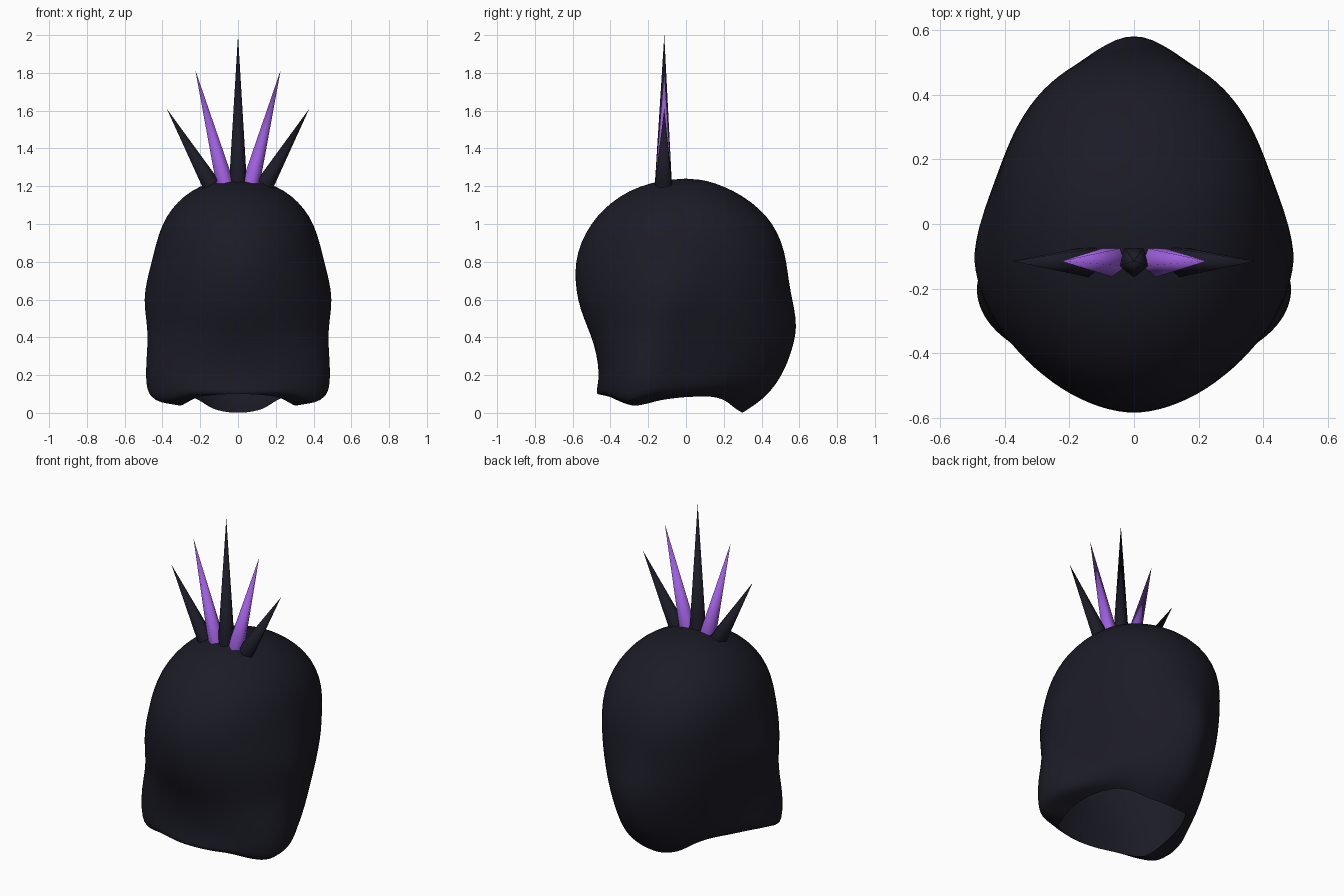
import bpy, bmesh, math
from mathutils import Vector

if "Cube" in bpy.data.objects:
    bpy.data.objects.remove(bpy.data.objects["Cube"])


def material(name, rgb):
    m = bpy.data.materials.new(name)
    m.diffuse_color = (*rgb, 1)
    m.use_nodes = True
    m.node_tree.nodes["Principled BSDF"].inputs["Base Color"].default_value = m.diffuse_color
    return m


DARK = material("dark cloth", (0.0112, 0.011, 0.0195))
PURPLE = material("purple", (0.335, 0.112, 0.72))
SEGS = 48


def outline(w, yf, yb, yc, front_power, back_power, wing=0, ridge=0):
    """Egg-shaped loop: half width, front, back, widest y, roundness of each end,
    how far the sides stand out as wings and the back as a ridge."""
    pts = []
    for i in range(SEGS):
        a = 2 * math.pi * i / SEGS - math.pi / 2
        c, s = math.cos(a), math.sin(a)
        p, end = (front_power, yf) if s < 0 else (back_power, yb)
        x = w * math.copysign(abs(c) ** (2 / p), c)
        y = (end - yc) * abs(s) ** (2 / p)
        if s > 0:
            x *= 1 - wing / w * (1 - math.exp(-(y / .17) ** 2))
            y *= 1 - ridge / (yb - yc) * (1 - math.exp(-(x / .14) ** 2))
        pts.append((x, yc + y))
    return pts


def rim_height(y):
    """Wavy hem height along the depth of the opening."""
    table = [(-0.47, .10), (-0.40, .085), (-0.33, .05), (-0.27, .035), (-0.2, .05),
             (-0.13, .07), (0, .085), (0.15, .088), (0.21, .065), (0.265, .02), (0.30, 0.0)]
    if y <= table[0][0]:
        return table[0][1]
    for (y0, z0), (y1, z1) in zip(table, table[1:]):
        if y <= y1:
            return z0 + (z1 - z0) * (y - y0) / (y1 - y0)
    return 0.0


# Hood: hem loops that curl under, then level loops up to the crown
rim = outline(.33, -.47, .30, -.14, 2.1, 2.0)
hem = [rim_height(y) for _, y in rim]
back = [max(0, min(1, (y - .1) / .2)) for _, y in rim]
loops = [[(x, y, z) for (x, y), z in zip(rim, hem)]]
for w, yf, yb, lift, back_lift, bp, wing in [(.40, -.474, .335, .010, .012, 1.9, .03),
                                             (.455, -.473, .38, .022, .03, 1.8, .05),
                                             (.486, -.467, .45, .055, .055, 1.75, .06)]:
    pts = outline(w, yf, yb, -.19, 2.1, bp, wing)
    loops.append([(x, y, h + lift + b * back_lift)
                  for (x, y), h, b in zip(pts, hem, back)])

# z, half width, front, back, widest y, front and back roundness, wing, ridge
levels = [
    (.21, .491, -.461, .517, -.20, 2.1, 1.75, .06, .02),
    (.31, .485, -.473, .557, -.18, 2.05, 1.85, .055, .03),
    (.41, .479, -.503, .586, -.15, 1.9, 1.95, .045, .045),
    (.50, .489, -.543, .588, -.12, 1.82, 2.0, .045, .045),
    (.60, .502, -.575, .565, -.09, 1.78, 2.05, .05, .025),
    (.70, .486, -.588, .546, -.08, 1.80, 2.15, .04, .01),
    (.80, .459, -.586, .533, -.06, 1.86, 2.2, .02, 0),
    (.90, .434, -.56, .510, -.05, 1.95, 2.2),
    (1.0, .402, -.505, .462, -.03, 2.0, 2.15),
    (1.08, .353, -.437, .392, -.02, 2.0, 2.1),
    (1.15, .285, -.348, .30, -.01, 2.0, 2.0),
    (1.20, .205, -.248, .20, 0, 2.0, 2.0),
    (1.232, .105, -.125, .105, 0, 2.0, 2.0),
]
for z, *shape in levels:
    loops.append([(x, y, z) for x, y in outline(*shape)])

bm = bmesh.new()
rings = [[bm.verts.new(p) for p in loop] for loop in loops]
for lo, hi in zip(rings, rings[1:]):
    for i in range(SEGS):
        j = (i + 1) % SEGS
        bm.faces.new((lo[i], lo[j], hi[j], hi[i]))
crown = bm.verts.new((0, 0, 1.241))
for i in range(SEGS):
    bm.faces.new((rings[-1][i], rings[-1][(i + 1) % SEGS], crown))
for f in bm.faces:
    f.smooth = True
mesh = bpy.data.meshes.new("hood")
bm.to_mesh(mesh)
bm.free()
mesh.materials.append(DARK)
hood = bpy.data.objects.new("hood", mesh)
bpy.context.collection.objects.link(hood)
sub = hood.modifiers.new("smooth", 'SUBSURF')
sub.levels = sub.render_levels = 1


# Crest: a fan of five-sided spikes, one corner facing forward
def spike(name, base_x, base_z, tip_x, tip_z, mat):
    y = -.115
    bm = bmesh.new()
    base, tip = Vector((base_x, y, base_z)), Vector((tip_x, y, tip_z))
    axis = (tip - base).normalized()
    front = Vector((0, -1, 0))
    side = front.cross(axis)
    ring = []
    for i in range(5):
        a = 2 * math.pi * i / 5
        ring.append(bm.verts.new(base + .05 * (math.cos(a) * front + math.sin(a) * side)))
    top = bm.verts.new(tip)
    for i in range(5):
        bm.faces.new((ring[i], ring[(i + 1) % 5], top)).smooth = True
    bm.faces.new(ring)
    bmesh.ops.recalc_face_normals(bm, faces=bm.faces)
    mesh = bpy.data.meshes.new(name)
    bm.to_mesh(mesh)
    bm.free()
    mesh.materials.append(mat)
    bpy.context.collection.objects.link(bpy.data.objects.new(name, mesh))


spike("middle_spike", 0, 1.21, 0, 2.0, DARK)
for label, s in (("left", -1), ("right", 1)):
    spike(label + "_inner_spike", s * .066, 1.205, s * .226, 1.815, PURPLE)
    spike(label + "_outer_spike", s * .142, 1.208, s * .377, 1.61, DARK)
